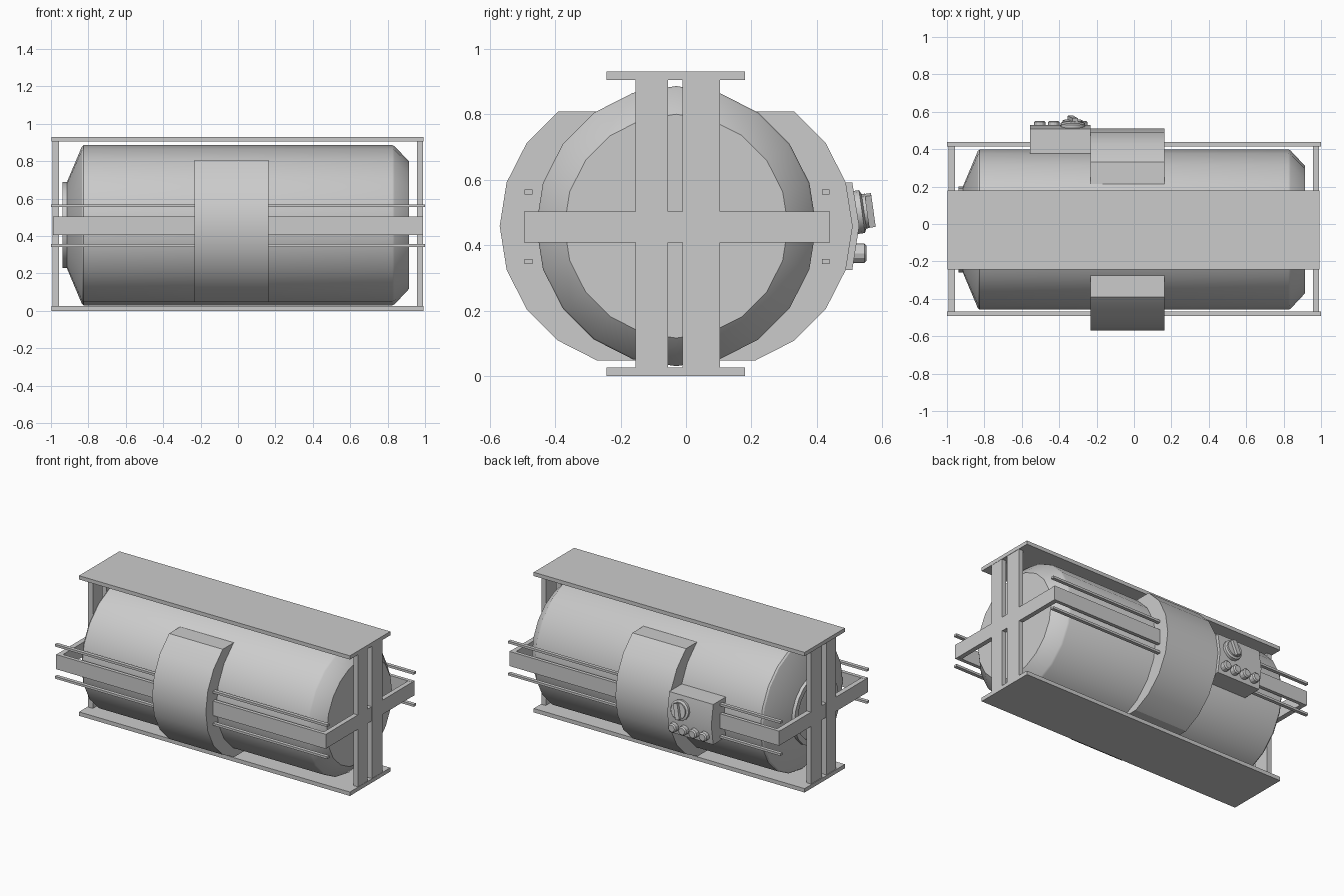
import bpy, bmesh
from math import sin, cos, pi, radians
from mathutils import Matrix, Vector

if "Cube" in bpy.data.objects:
    bpy.data.objects.remove(bpy.data.objects["Cube"])

CY, CZ, R = -0.03, 0.458, 0.428   # tank axis and radius


def finish(name, bm, smooth=False):
    bmesh.ops.recalc_face_normals(bm, faces=bm.faces)
    me = bpy.data.meshes.new(name)
    bm.to_mesh(me)
    bm.free()
    ob = bpy.data.objects.new(name, me)
    bpy.context.collection.objects.link(ob)
    if smooth:
        bpy.ops.object.select_all(action='DESELECT')
        ob.select_set(True)
        bpy.context.view_layer.objects.active = ob
        bpy.ops.object.shade_smooth_by_angle(angle=radians(25))
    return ob


def box(name, x0, x1, y0, y1, z0, z1):
    bm = bmesh.new()
    m = Matrix.Translation(((x0+x1)/2, (y0+y1)/2, (z0+z1)/2)) @ \
        Matrix.Diagonal((x1-x0, y1-y0, z1-z0, 1))
    bmesh.ops.create_cube(bm, size=1, matrix=m)
    return finish(name, bm)


def lathe(name, prof, n, matrix, closed=False):
    """Revolve (along, radius) points round local x."""
    bm = bmesh.new()
    rings = [[bm.verts.new(matrix @ Vector((a, r*cos(2*pi*i/n), r*sin(2*pi*i/n))))
              for i in range(n)] for a, r in prof]
    pairs = list(zip(rings, rings[1:]))
    if closed:
        pairs.append((rings[-1], rings[0]))
    else:
        bm.faces.new(rings[0])
        bm.faces.new(rings[-1])
    for p, q in pairs:
        for i in range(n):
            j = (i+1) % n
            bm.faces.new((p[i], p[j], q[j], q[i]))
    return finish(name, bm, True)


def shell(name, angles, outer, inner, side, x0, x1):
    """Tank facets pulled sideways into a solid panel."""
    def arc(off, degs):
        return [(CY + side*(off + R*1.01*cos(radians(a))), CZ + R*1.01*sin(radians(a)))
                for a in degs]
    pts = arc(outer, angles) + arc(inner, angles[::-1])
    bm = bmesh.new()
    a, b = [[bm.verts.new((x, y, z)) for y, z in pts] for x in (x0, x1)]
    bm.faces.new(a)
    bm.faces.new(b)
    for i in range(len(pts)):
        j = (i+1) % len(pts)
        bm.faces.new((a[i], a[j], b[j], b[i]))
    return finish(name, bm, True)


# Tank with a wide flat right end and a narrower left end
axis = Matrix.Translation((0, CY, CZ))
lathe("tank", [(-0.915, 0.23), (-0.835, 0.42), (-0.825, R), (0.825, R),
               (0.837, 0.423), (0.913, 0.342)], 20, axis)
lathe("tank_end_ring", [(-0.91, 0.23), (-0.937, 0.23), (-0.937, 0.195), (-0.91, 0.195)],
      20, axis, closed=True)

# Curved side panels
arc_angles = list(range(54, -73, -18))
shell("front_side_panel", arc_angles, 0.107, -0.02, -1, -0.232, 0.162)
shell("back_side_panel", arc_angles, 0.107, -0.02, 1, -0.232, 0.162)

# Top and bottom plates
box("top_plate", -0.997, 0.992, -0.243, 0.18, 0.905, 0.93)
box("bottom_plate", -0.997, 0.992, -0.243, 0.18, 0, 0.026)

# End frames: paired uprights and a cross bar
for side, x0, x1 in (("left", -0.992, -0.957), ("right", 0.957, 0.99)):
    box(side + "_front_upright", x0, x1, -0.155, -0.055, 0.02, 0.91)
    box(side + "_back_upright", x0, x1, -0.01, 0.104, 0.02, 0.91)
    box(side + "_cross_bar", x0 + 0.001, x1 - 0.001, -0.48, 0.43, 0.408, 0.503)

# Side rails with thin rods above and below
for side, y0, y1 in (("front", -0.493, -0.469), ("back", 0.415, 0.438)):
    box(side + "_rail", -0.99, 0.99, y0, y1, 0.407, 0.504)
    box(side + "_upper_rod", -1, 1, y0, y1, 0.555, 0.57)
    box(side + "_lower_rod", -1, 1, y0, y1, 0.342, 0.357)

# Control box on the back
shell("control_box", [18, 0, -18], 0.127, -0.01, 1, -0.556, -0.233)


def facing(x, y, z, tilt):
    """Local x points out of the back, tilted up by tilt degrees."""
    return Matrix.Translation((x, y, z)) @ Matrix.Rotation(radians(tilt), 4, 'X') @ \
        Matrix.Rotation(pi/2, 4, 'Z')


# Large dial with a grip bar
m = facing(-0.328, 0.52, 0.5, 8)
lathe("dial", [(-0.015, 0.066), (0.018, 0.066), (0.024, 0.053), (0.034, 0.053)], 16, m)
grip = box("dial_grip", 0.02, 0.053, -0.015, 0.015, -0.05, 0.05)
grip.data.transform(m @ Matrix.Rotation(radians(15), 4, 'X'))

# Row of small knobs
for i in range(4):
    lathe(f"knob_{i+1}", [(-0.03, 0.03), (0.025, 0.03), (0.032, 0.022)], 12,
          facing(-0.504 + 0.075*i, 0.52, 0.375, 0))
